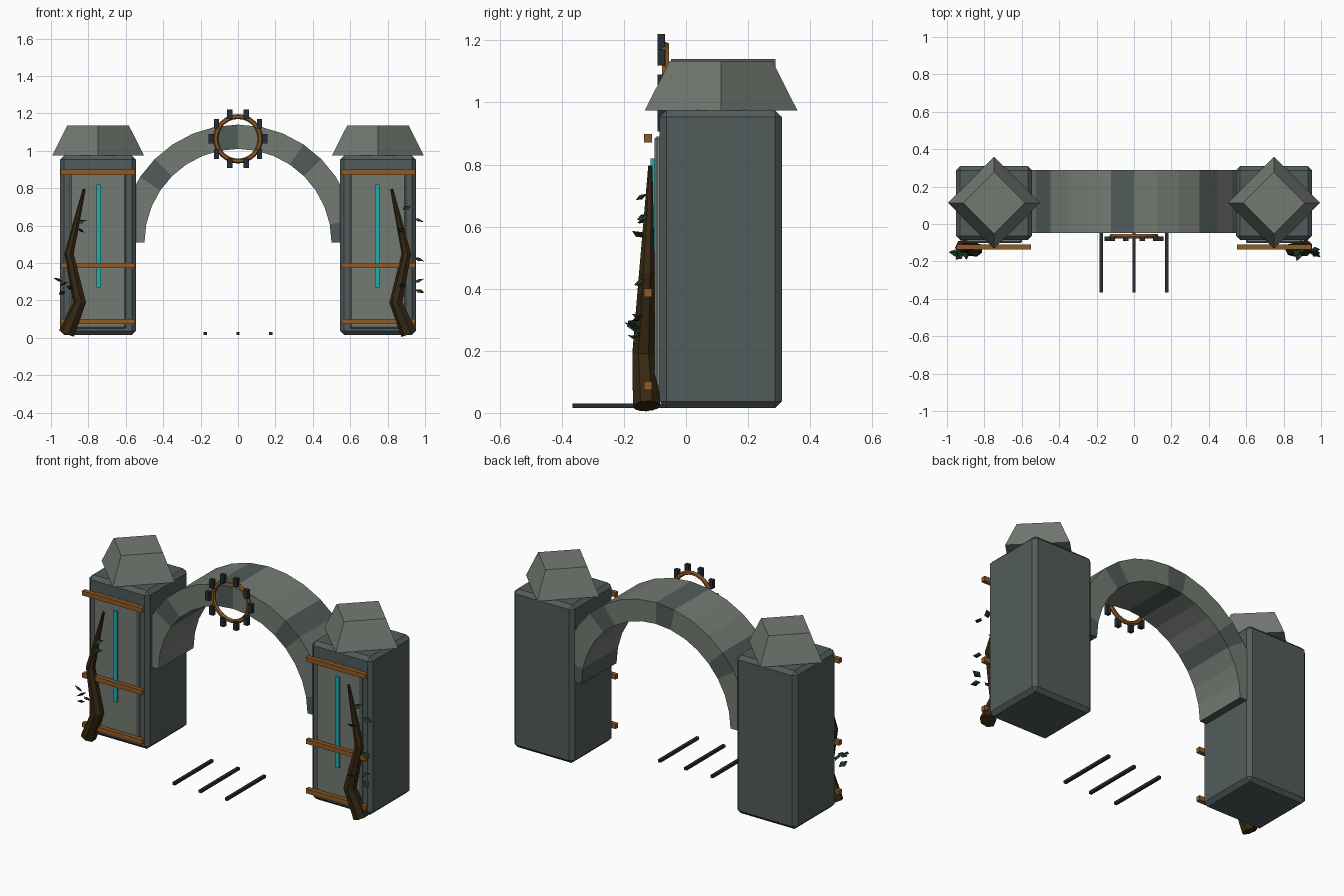
import bpy, bmesh, math
from mathutils import Vector, Matrix

if "Cube" in bpy.data.objects:
    bpy.data.objects.remove(bpy.data.objects["Cube"])


def mat(name, rgb):
    m = bpy.data.materials.new(name)
    m.diffuse_color = (*rgb, 1)
    m.use_nodes = True
    m.node_tree.nodes["Principled BSDF"].inputs["Base Color"].default_value = m.diffuse_color
    return m


LIGHT = mat("light stone", (0.175, 0.195, 0.17))
DARK = mat("dark stone", (0.085, 0.105, 0.105))
STEEL = mat("dark iron", (0.018, 0.026, 0.036))
BRONZE = mat("bronze", (0.28, 0.105, 0.018))
GLOW = mat("teal rune", (0.015, 0.42, 0.45))
BARK = mat("bark", (0.036, 0.02, 0.006))
LEAF = mat("leaf green", (0.012, 0.045, 0.022))


def finish(bm, name, *mats):
    bmesh.ops.recalc_face_normals(bm, faces=bm.faces[:])
    me = bpy.data.meshes.new(name)
    bm.to_mesh(me)
    bm.free()
    for m in mats:
        me.materials.append(m)
    ob = bpy.data.objects.new(name, me)
    bpy.context.collection.objects.link(ob)
    return ob


def box(name, loc, size, m, bevel=0):
    bm = bmesh.new()
    bmesh.ops.create_cube(bm, size=1, matrix=Matrix.Translation(loc) @ Matrix.Diagonal((*size, 1)))
    if bevel:
        bmesh.ops.bevel(bm, geom=bm.edges[:], offset=bevel, segments=1, affect='EDGES')
    return finish(bm, name, m)


def loft(bm, rings, caps=True, closed=False):
    """Skin a list of point rings."""
    vs = [[bm.verts.new(p) for p in r] for r in rings]
    n = len(vs[0])
    for a, b in zip(vs, vs[1:] + (vs[:1] if closed else [])):
        for i in range(n):
            bm.faces.new((a[i], a[(i + 1) % n], b[(i + 1) % n], b[i]))
    if caps and not closed:
        bm.faces.new(vs[0])
        bm.faces.new(vs[-1])


def root(name, path, sides=7):
    """Tapered bent stem through (x, y, z, radius) points."""
    pts = [Vector(p[:3]) for p in path]
    rings = []
    for i, p in enumerate(pts):
        d = (pts[min(i + 1, len(pts) - 1)] - pts[max(i - 1, 0)]).normalized()
        u = d.cross(Vector((0, 1, 0))).normalized()
        v = d.cross(u)
        rings.append([p + path[i][3] * (u * math.cos(t) + v * math.sin(t))
                      for t in (math.tau * k / sides for k in range(sides))])
    bm = bmesh.new()
    loft(bm, rings)
    return finish(bm, name, BARK)


def leaves(name, spots):
    """Flattened pointed leaves at (x, y, z, heading)."""
    bm = bmesh.new()
    for i, (x, y, z, a) in enumerate(spots):
        mtx = (Matrix.Translation((x, y, z)) @ Matrix.Rotation(math.radians(a), 4, 'Z')
               @ Matrix.Rotation(math.radians(-20 + 40 * (i % 2)), 4, 'Y')
               @ Matrix.Rotation(math.radians(25), 4, 'X'))
        top, bot = (bm.verts.new(mtx @ Vector((0, 0, h))) for h in (0.008, -0.008))
        rim = [bm.verts.new(mtx @ Vector(p)) for p in
               ((0.033, 0, 0), (0, 0.02, 0), (-0.028, 0, 0), (0, -0.02, 0))]
        for k in range(4):
            bm.faces.new((top, rim[k], rim[(k + 1) % 4]))
            bm.faces.new((bot, rim[(k + 1) % 4], rim[k]))
    return finish(bm, name, LEAF)


SPOTS = {
    -1: [(-0.84, -0.14, 0.62, 20), (-0.84, -0.15, 0.575, 60), (-0.96, -0.155, 0.31, 170),
         (-0.93, -0.17, 0.29, 220), (-0.94, -0.16, 0.24, 250), (-0.90, -0.165, 0.27, 100)],
    1: [(0.90, -0.145, 0.695, 40), (0.965, -0.14, 0.63, 10), (0.87, -0.15, 0.575, 230),
        (0.965, -0.15, 0.42, -10), (0.965, -0.155, 0.305, 0), (0.97, -0.16, 0.25, -30),
        (0.88, -0.17, 0.28, 250)],
}

for s, side in ((-1, "left"), (1, "right")):
    cx = 0.748 * s
    # Pillar body, raised front panel and glowing rune line
    box(side + "_pillar", (cx, 0.112, 0.495), (0.406, 0.394, 0.96), DARK, 0.022)
    box(side + "_front_panel", (cx, -0.085, 0.47), (0.30, 0.034, 0.84), LIGHT, 0.008)
    box(side + "_rune_line", (0.745 * s, -0.107, 0.545), (0.024, 0.014, 0.55), GLOW)
    # Metal straps
    for i, z in enumerate((0.087, 0.387, 0.885)):
        box(f"{side}_strap_{i}", (0.75 * s, -0.123, z), (0.40, 0.026, 0.028), BRONZE)
    # Diamond-turned tapered cap
    bm = bmesh.new()
    loft(bm, [[(cx + r * math.cos(k * math.pi / 2), 0.113 + r * math.sin(k * math.pi / 2), z)
               for k in range(4)] for r, z in ((0.246, 0.974), (0.165, 1.134))])
    finish(bm, side + "_cap", LIGHT)
    # Climbing root with leaves
    root(side + "_root", [(0.915 * s, -0.127, 0.022, 0.045), (0.846 * s, -0.137, 0.19, 0.037),
                          (0.902 * s, -0.126, 0.45, 0.026), (0.822 * s, -0.115, 0.795, 0.007)])
    leaves(side + "_leaves", SPOTS[s])

# Arch of 16 blocks, every fourth one dark
bm = bmesh.new()
loft(bm, [[(r * math.cos(a), y, 0.51 + r * math.sin(a))
           for r, y in ((0.5, -0.048), (0.63, -0.048), (0.63, 0.288), (0.5, 0.288))]
          for a in (math.pi * k / 16 for k in range(17))])
for f in bm.faces:
    c = f.calc_center_median()
    idx = min(15, max(0, int(math.atan2(c.z - 0.51, c.x) / math.pi * 16)))
    f.material_index = 1 if idx % 4 == 0 else 0
finish(bm, "arch", LIGHT, DARK)

# Bronze ring on the keystone
bm = bmesh.new()
loft(bm, [[((0.119 + 0.013 * math.cos(t)) * math.cos(a), -0.066 + 0.013 * math.sin(t),
            1.064 + (0.119 + 0.013 * math.cos(t)) * math.sin(a))
           for t in (math.tau * j / 6 for j in range(6))]
          for a in (math.tau * k / 24 for k in range(24))], closed=True)
finish(bm, "ring", BRONZE)

# Upright iron teeth around the ring
for k in range(10):
    a = math.tau * k / 10
    box(f"ring_tooth_{k}", (0.143 * math.cos(a), -0.08, 1.064 + 0.138 * math.sin(a)),
        (0.027, 0.024, 0.052), STEEL)

# Iron bars on the ground
for i in (-1, 0, 1):
    box(f"ground_bar_{i + 1}", (0.176 * i, -0.18, 0.023), (0.018, 0.37, 0.016), STEEL)
